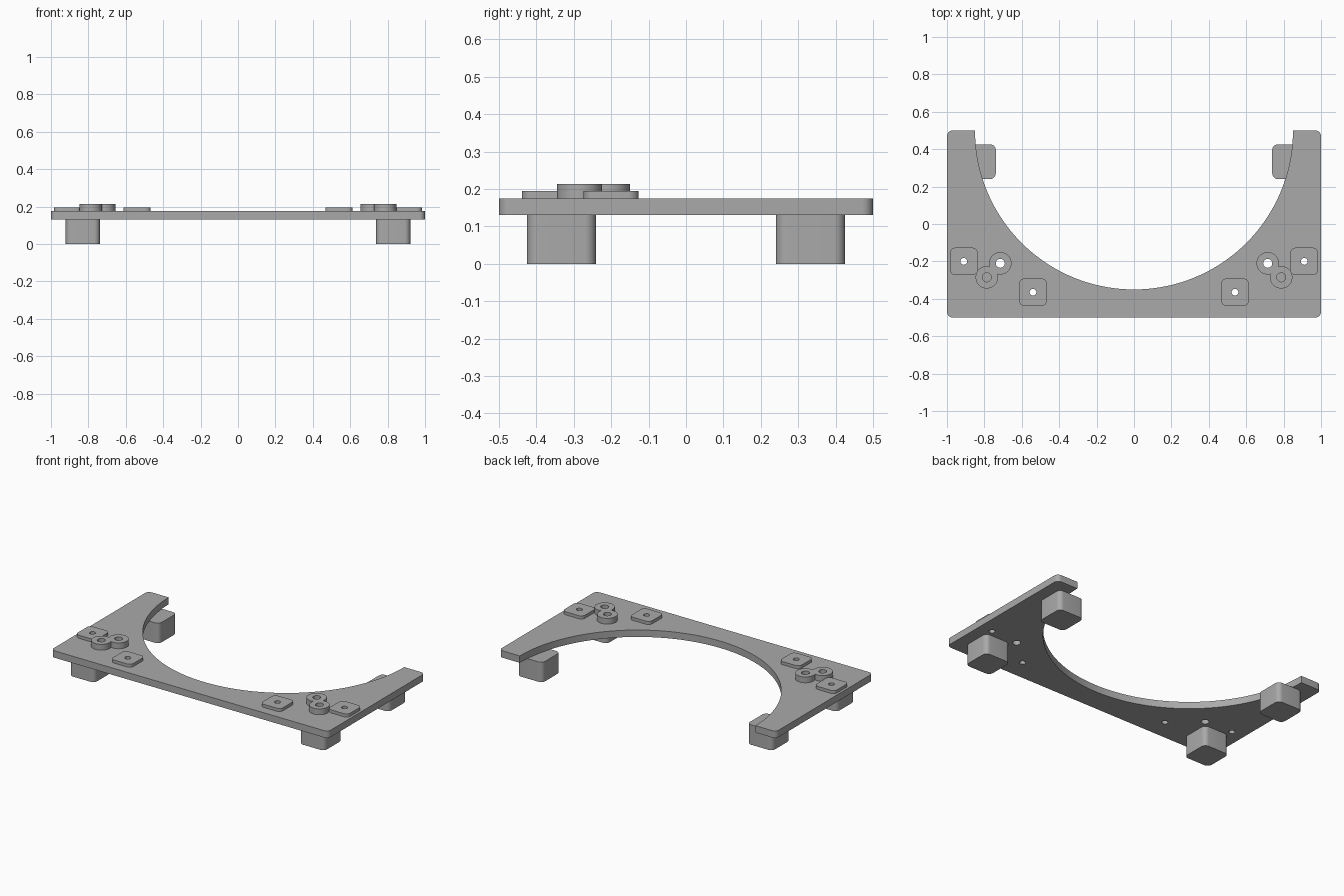
import bpy, bmesh
from math import cos, sin, pi, radians

cube = bpy.data.objects.get("Cube")
if cube:
    bpy.data.objects.remove(cube, do_unlink=True)

grey = bpy.data.materials.new("plain grey")
grey.use_nodes = True
grey.diffuse_color = (0.4, 0.4, 0.4, 1)
grey.node_tree.nodes["Principled BSDF"].inputs["Base Color"].default_value = (0.4, 0.4, 0.4, 1)

PLATE_BOTTOM, PLATE_TOP = 0.13, 0.175
PAD_TOP, BOSS_TOP = 0.195, 0.213


def arc(cx, cy, r, start, end, steps):
    """Points along a circular arc, angles in degrees."""
    angles = [radians(start + (end - start) * i / steps) for i in range(steps + 1)]
    return [(cx + r * cos(a), cy + r * sin(a)) for a in angles]


def rounded_rect(cx, cy, w, d, r):
    pts = []
    for i, (sx, sy) in enumerate([(1, 1), (-1, 1), (-1, -1), (1, -1)]):
        pts += arc(cx + sx * (w / 2 - r), cy + sy * (d / 2 - r), r, 90 * i, 90 * i + 90, 8)
    return pts


def circle(cx, cy, r, steps=40):
    return arc(cx, cy, r, 0, 360, steps)[:-1]


def prism(name, outline, z0, z1):
    """Extrude a closed counter-clockwise outline from z0 to z1."""
    bm = bmesh.new()
    face = bm.faces.new([bm.verts.new((x, y, z0)) for x, y in outline])
    top = bmesh.ops.extrude_face_region(bm, geom=[face])["geom"]
    bmesh.ops.translate(bm, vec=(0, 0, z1 - z0),
                        verts=[g for g in top if isinstance(g, bmesh.types.BMVert)])
    bmesh.ops.recalc_face_normals(bm, faces=bm.faces)
    mesh = bpy.data.meshes.new(name)
    bm.to_mesh(mesh)
    bm.free()
    mesh.materials.append(grey)
    obj = bpy.data.objects.new(name, mesh)
    bpy.context.collection.objects.link(obj)
    return obj


def select(obj):
    bpy.ops.object.select_all(action='DESELECT')
    obj.select_set(True)
    bpy.context.view_layer.objects.active = obj


def combine(target, tool, operation):
    """Apply a boolean and discard the tool object."""
    select(target)
    mod = target.modifiers.new("boolean", 'BOOLEAN')
    mod.operation, mod.object, mod.solver = operation, tool, 'EXACT'
    bpy.ops.object.modifier_apply(modifier=mod.name)
    bpy.data.objects.remove(tool, do_unlink=True)


def drill(target, x, y, r, z0=-0.1, z1=0.3):
    combine(target, prism("drill", circle(x, y, r), z0, z1), 'DIFFERENCE')


# Base plate with a semicircular bay open at the back
outline = (arc(0, 0.5, 0.85, 180, 360, 96)
           + arc(0.97, 0.47, 0.03, 90, 0, 8)
           + arc(0.97, -0.47, 0.03, 0, -90, 8)
           + arc(-0.97, -0.47, 0.03, 270, 180, 8)
           + arc(-0.97, 0.47, 0.03, 180, 90, 8))
plate = prism("base_plate", outline, PLATE_BOTTOM, PLATE_TOP)
parts = [plate]

for side, s in (("left", 1), ("right", -1)):
    # Feet
    for end, y in (("front", -0.333), ("back", 0.333)):
        parts.append(prism(f"{end}_{side}_foot",
                           rounded_rect(s * 0.83, y, 0.182, 0.185, 0.03), 0, PLATE_BOTTOM))

    # Raised square pads with through holes
    for place, x, y in (("outer", 0.91, -0.2), ("inner", 0.54, -0.365)):
        pad = prism(f"{place}_{side}_pad",
                    rounded_rect(s * x, y, 0.147, 0.147, 0.028), PLATE_TOP, PAD_TOP)
        drill(pad, s * x, y, 0.018)
        drill(plate, s * x, y, 0.018)
        parts.append(pad)

    # Twin round boss: one through hole, one blind hole
    boss = prism(f"{side}_twin_boss", circle(s * 0.715, -0.21, 0.06), PLATE_TOP, BOSS_TOP)
    combine(boss, prism("lobe", circle(s * 0.787, -0.285, 0.06), PLATE_TOP, BOSS_TOP), 'UNION')
    drill(boss, s * 0.715, -0.21, 0.024)
    drill(boss, s * 0.787, -0.285, 0.024)
    drill(plate, s * 0.715, -0.21, 0.024)
    parts.append(boss)

for part in parts:
    select(part)
    bpy.ops.object.shade_smooth_by_angle(angle=radians(30))
